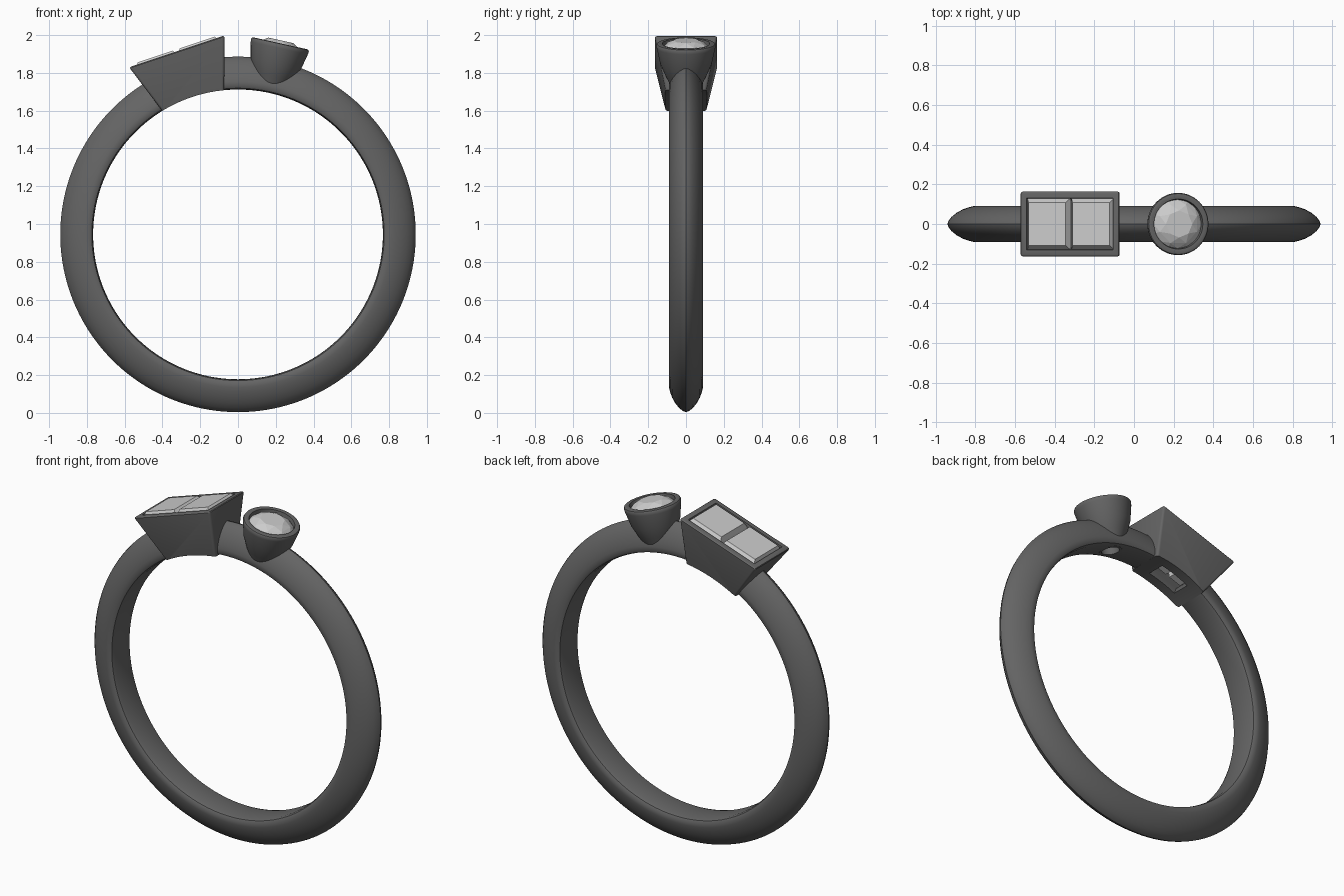
import bpy, bmesh
from math import pi, cos, sin, radians
from mathutils import Matrix, Vector

if "Cube" in bpy.data.objects:
    bpy.data.objects.remove(bpy.data.objects["Cube"])

CENTRE = Matrix.Translation((0, 0, 0.945))
RECT = CENTRE @ Matrix.Rotation(radians(-18.5), 4, 'Y')    # radial frame of the rectangular setting
ROUND = CENTRE @ Matrix.Rotation(radians(12.5), 4, 'Y')    # radial frame of the round setting


def material(name, g):
    m = bpy.data.materials.new(name)
    m.diffuse_color = (g, g, g, 1)
    m.use_nodes = True
    m.node_tree.nodes["Principled BSDF"].inputs["Base Color"].default_value = m.diffuse_color
    return m


METAL, STONE = material("dark_metal", 0.13), material("clear_stone", 0.7)


def finish(name, bm, mat, frame):
    bmesh.ops.recalc_face_normals(bm, faces=bm.faces)
    bm.transform(frame)
    me = bpy.data.meshes.new(name)
    bm.to_mesh(me)
    bm.free()
    me.materials.append(mat)
    ob = bpy.data.objects.new(name, me)
    bpy.context.collection.objects.link(ob)
    return ob


def skin(name, rings, mat=METAL, frame=Matrix(), loop=False):
    """Bridge successive rings; cap the ends unless the rings form a loop."""
    bm = bmesh.new()
    vs = [[bm.verts.new(p) for p in r] for r in rings]
    n = len(vs[0])
    for a, b in zip(vs, vs[1:] + (vs[:1] if loop else [])):
        for i in range(n):
            bm.faces.new((a[i], a[(i + 1) % n], b[(i + 1) % n], b[i]))
    if not loop:
        bm.faces.new(vs[0])
        bm.faces.new(vs[-1])
    return finish(name, bm, mat, frame)


def circle(r, z, n=64, off=0.0):
    return [(r * cos(2 * pi * (i + off) / n), r * sin(2 * pi * (i + off) / n), z) for i in range(n)]


def rect(hx, hy, z, cx=0.0):
    return [(cx + sx * hx, sy * hy, z) for sx, sy in ((-1, -1), (1, -1), (1, 1), (-1, 1))]


def modify(ob, kind, **props):
    bpy.context.view_layer.objects.active = ob
    mod = ob.modifiers.new(kind, kind)
    for k, v in props.items():
        setattr(mod, k, v)
    bpy.ops.object.modifier_apply(modifier=mod.name)


def cut(ob, cutter):
    modify(ob, 'BOOLEAN', operation='DIFFERENCE', solver='EXACT', object=cutter)


def smooth(ob, angle=35):
    bpy.ops.object.select_all(action='DESELECT')
    ob.select_set(True)
    bpy.context.view_layer.objects.active = ob
    bpy.ops.object.shade_smooth_by_angle(angle=radians(angle))


# Band: rounded outside, slightly eased inside edges
half = [(0.768, 0.064), (0.774, 0.083), (0.788, 0.091), (0.81, 0.090), (0.835, 0.084),
        (0.865, 0.073), (0.895, 0.056), (0.92, 0.036), (0.936, 0.015)]
section = [(0.767, 0)] + half + [(0.941, 0)] + [(r, -y) for r, y in reversed(half)]
N = 160
band = skin("band", [[(r * cos(2 * pi * k / N), y, r * sin(2 * pi * k / N)) for r, y in section]
                     for k in range(N)], frame=CENTRE, loop=True)

# Setting bodies
rect_bezel = skin("rectangular_bezel", [rect(0.157, 0.098, 0.70), rect(0.266, 0.166, 1.022)], frame=RECT)
modify(rect_bezel, 'BEVEL', width=0.012, segments=3, limit_method='ANGLE')
round_bezel = skin("round_bezel", [circle(r, z) for r, z in (
    (0.035, 0.70), (0.068, 0.78), (0.108, 0.86), (0.136, 0.925), (0.155, 1.01), (0.157, 1.025),
    (0.153, 1.033), (0.145, 1.036), (0.135, 1.035))], frame=ROUND)

# Cutters: finger hole and the tapered wells under the stones
finger = skin("finger_cutter", [circle(0.767, -0.4, 160), circle(0.767, 0.4, 160)],
              frame=CENTRE @ Matrix.Rotation(pi / 2, 4, 'X'))
rect_well = skin("rectangular_well_cutter", [rect(0.085, 0.05, 0.65), rect(0.095, 0.055, 0.80),
                                             rect(0.222, 0.125, 0.985), rect(0.238, 0.137, 1.06)], frame=RECT)
round_well = skin("round_well_cutter", [circle(0.048, 0.65), circle(0.05, 0.80),
                                        circle(0.118, 0.985), circle(0.13, 1.06)], frame=ROUND)
for ob, cutters in ((band, (rect_well, round_well)), (rect_bezel, (finger, rect_well)),
                    (round_bezel, (finger, round_well))):
    for c in cutters:
        cut(ob, c)
    smooth(ob)
for c in (finger, rect_well, round_well):
    bpy.data.objects.remove(c)

# Two step-cut stones side by side
for side, cx in (("left", -0.117), ("right", 0.117)):
    skin(side + "_square_stone", [rect(0.04, 0.02, 0.80, cx * 0.45), rect(0.09, 0.085, 0.92, cx * 0.9),
                                  rect(0.113, 0.128, 0.995, cx), rect(0.113, 0.128, 1.005, cx),
                                  rect(0.098, 0.108, 1.032, cx)], STONE, RECT)

# Faceted round stone as a hull of its facet corners
bm = bmesh.new()
for p in (circle(0.068, 1.052, 8) + circle(0.104, 1.034, 8, 0.5) + circle(0.124, 1.012, 16)
          + circle(0.124, 1.004, 16) + circle(0.075, 0.905, 8, 0.5) + [(0, 0, 0.81)]):
    bm.verts.new(p)
bmesh.ops.convex_hull(bm, input=bm.verts)
bmesh.ops.dissolve_limit(bm, angle_limit=radians(1), verts=bm.verts, edges=bm.edges)
finish("round_stone", bm, STONE, ROUND)
